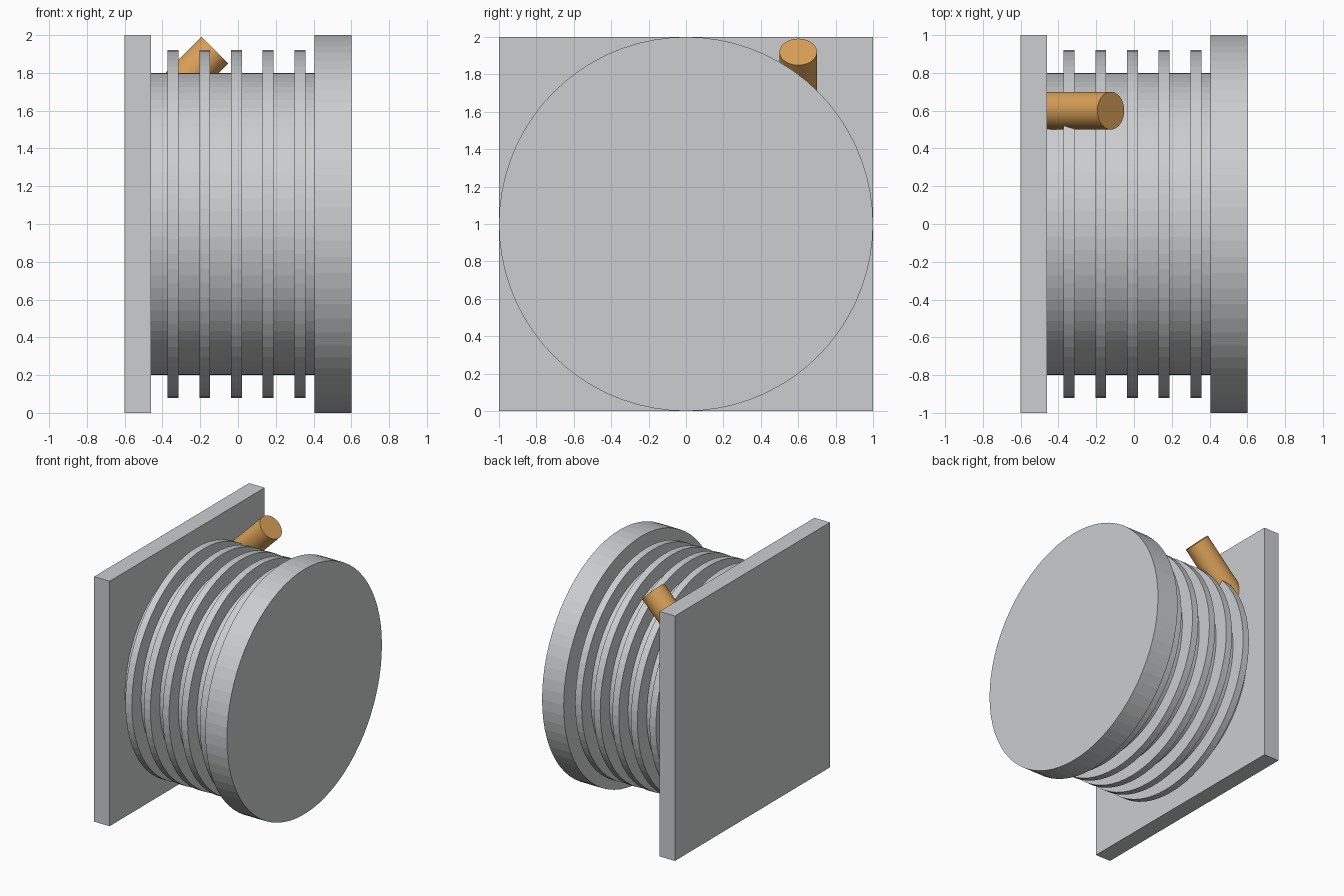
import bpy
import math
from mathutils import Matrix, Vector

default = bpy.data.objects.get("Cube")
if default:
    bpy.data.objects.remove(default, do_unlink=True)


def make_material(name, rgb):
    mat = bpy.data.materials.new(name)
    mat.use_nodes = True
    color = (*rgb, 1.0)
    mat.diffuse_color = color
    mat.node_tree.nodes["Principled BSDF"].inputs["Base Color"].default_value = color
    return mat


GREY = make_material("light grey metal", (0.6, 0.61, 0.62))
COPPER = make_material("copper orange", (0.7, 0.36, 0.1))


def finish(name, mat):
    obj = bpy.context.object
    obj.name = name
    obj.data.materials.append(mat)
    return obj


def rod(name, start, end, radius, mat, sides=72):
    """Cylinder running from start to end."""
    start, end = Vector(start), Vector(end)
    axis = end - start
    bpy.ops.mesh.primitive_cylinder_add(
        vertices=sides, radius=radius, depth=axis.length,
        location=(start + end) / 2,
        rotation=axis.to_track_quat('Z', 'Y').to_euler())
    return finish(name, mat)


def disc(name, x0, x1, radius):
    """Round part on the main horizontal axis."""
    return rod(name, (x0, 0, 1), (x1, 0, 1), radius, GREY)


# Square mounting plate
bpy.ops.mesh.primitive_cube_add(size=1, location=(-0.53, 0, 1))
plate = finish("mounting_plate", GREY)
plate.data.transform(Matrix.Diagonal((0.14, 2, 2, 1)))

# Drum body and end flange
disc("drum_body", -0.5, 0.45, 0.8)
disc("end_flange", 0.405, 0.6, 1.0)

# Evenly spaced cooling fins
for i in range(5):
    x = -0.344 + i * 0.168
    disc(f"cooling_fin_{i + 1}", x - 0.029, x + 0.029, 0.92)

# Slanted pipe stub rising from the corner between plate and drum
tip = Vector((-0.123, 0.6, 1.92))
slope = Vector((1, 0, 1)).normalized()
rod("pipe_stub", tip - slope * 0.5, tip, 0.1, COPPER, sides=48)
bpy.ops.object.shade_smooth_by_angle(angle=math.radians(30))
